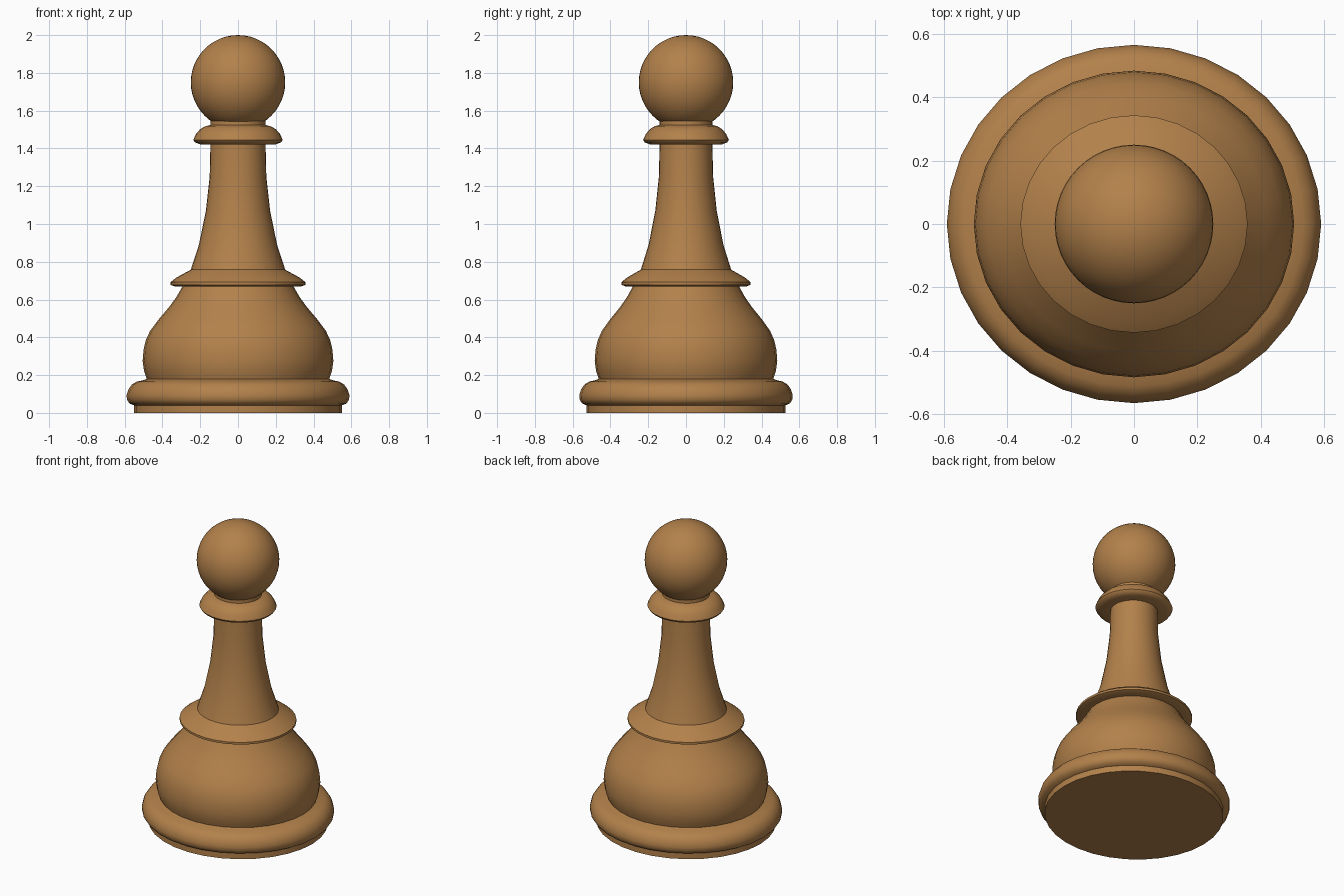
import bpy, bmesh, math

if "Cube" in bpy.data.objects:
    bpy.data.objects.remove(bpy.data.objects["Cube"])

SIDES = 32
Y_SCALE = 0.957  # turned parts are slightly narrower in depth

wood = bpy.data.materials.new("wood")
wood.diffuse_color = (0.45, 0.22, 0.07, 1)
wood.use_nodes = True
wood.node_tree.nodes["Principled BSDF"].inputs["Base Color"].default_value = wood.diffuse_color


def finish(obj, angle):
    obj.data.materials.append(wood)
    bpy.ops.object.select_all(action='DESELECT')
    obj.select_set(True)
    bpy.context.view_layer.objects.active = obj
    bpy.ops.object.shade_smooth_by_angle(angle=math.radians(angle))


def turned(name, profile, cap_bottom=False, angle=40):
    """Revolve (radius, z) points, listed bottom to top, around z."""
    bm = bmesh.new()
    rings = []
    for r, z in profile:
        rings.append([bm.verts.new((r * math.cos(a), r * Y_SCALE * math.sin(a), z))
                      for a in (2 * math.pi * i / SIDES for i in range(SIDES))])
    for low, high in zip(rings, rings[1:]):
        for i in range(SIDES):
            j = (i + 1) % SIDES
            bm.faces.new((low[i], low[j], high[j], high[i]))
    if cap_bottom:
        bm.faces.new(rings[0][::-1])
    mesh = bpy.data.meshes.new(name)
    bm.to_mesh(mesh)
    bm.free()
    obj = bpy.data.objects.new(name, mesh)
    bpy.context.collection.objects.link(obj)
    finish(obj, angle)


# Foot with rounded rim
turned("base", [(0.55, 0), (0.55, 0.04), (0.575, 0.05), (0.588, 0.07), (0.59, 0.095),
                (0.58, 0.125), (0.562, 0.15), (0.535, 0.166), (0.505, 0.172),
                (0.483, 0.18)], cap_bottom=True)

# Bulbous lower body
turned("body", [(0.483, 0.18), (0.497, 0.22), (0.505, 0.275), (0.5, 0.335),
                (0.488, 0.385), (0.465, 0.435), (0.42, 0.495), (0.365, 0.56),
                (0.325, 0.615), (0.295, 0.668)])

# Flared skirt ring
turned("skirt_ring", [(0.295, 0.668), (0.335, 0.67), (0.358, 0.678), (0.358, 0.692),
                      (0.325, 0.717), (0.25, 0.758)])

# Tapering stem
turned("stem", [(0.25, 0.758), (0.207, 0.89), (0.17, 1.07), (0.15, 1.25), (0.146, 1.42)])

# Collar and short neck under the head
turned("collar", [(0.146, 1.42), (0.2, 1.422), (0.228, 1.432), (0.237, 1.445),
                  (0.222, 1.477), (0.2, 1.502), (0.172, 1.518), (0.146, 1.524),
                  (0.146, 1.546), (0.135, 1.546)])

# Round head
bpy.ops.mesh.primitive_uv_sphere_add(segments=48, ring_count=24, radius=0.25,
                                     location=(0, 0, 1.75))
head = bpy.context.object
head.name = "head"
finish(head, 60)
